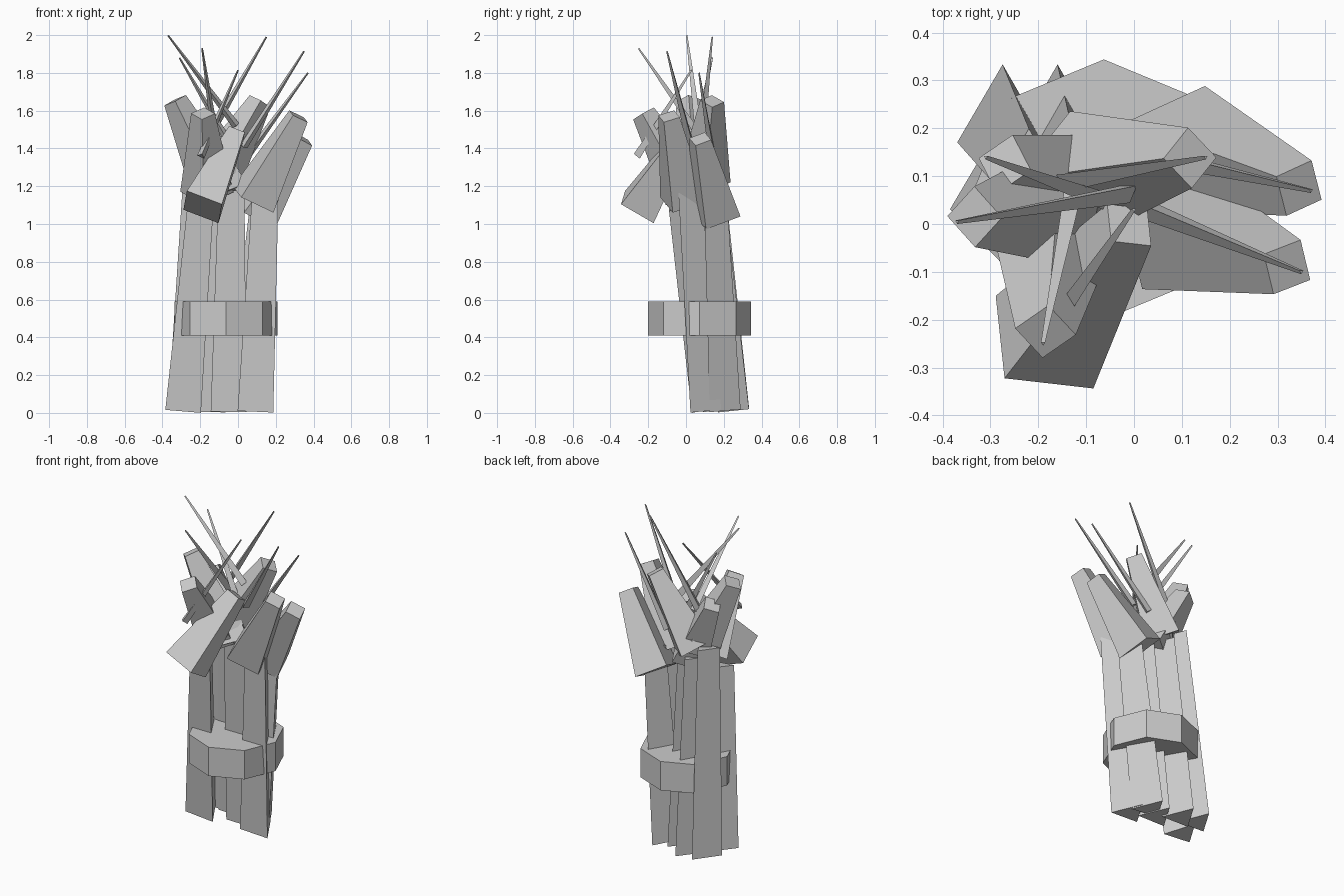
import bpy, bmesh, math
from mathutils import Vector


def tapered_bar(name, base, tip, side, r0, r1, sides=4):
    """Tapered prism from base to tip; side points from the axis at a corner."""
    base, tip = Vector(base), Vector(tip)
    axis = (tip - base).normalized()
    u = Vector(side)
    u = (u - axis * u.dot(axis)).normalized()
    v = axis.cross(u)
    if sides == 4:  # side is a face direction on square bars
        u, v = (u + v).normalized(), (v - u).normalized()
    bm = bmesh.new()
    lo, hi = [[bm.verts.new(c + (u * math.cos(t) + v * math.sin(t)) * r)
               for t in (math.tau * k / sides for k in range(sides))]
              for c, r in ((base, r0), (tip, r1))]
    bm.faces.new(lo[::-1])
    bm.faces.new(hi)
    for i in range(sides):
        j = (i + 1) % sides
        bm.faces.new((lo[i], lo[j], hi[j], hi[i]))
    mesh = bpy.data.meshes.new(name)
    bm.to_mesh(mesh)
    bm.free()
    obj = bpy.data.objects.new(name, mesh)
    bpy.context.collection.objects.link(obj)
    return obj


# Bundle of long three-sided sticks, thicker at the foot, one corner to the back
sticks = [
    ((-0.275, 0.225, 0.02), (-0.22, 0.12, 1.26)),
    ((-0.29, 0.085, 0.015), (-0.20, -0.05, 1.08)),
    ((0.0925, 0.078, 0.01), (0.145, 0.0, 1.17)),
    ((-0.05, 0.145, 0.01), (-0.035, 0.05, 1.18)),
    ((-0.16, 0.225, 0.01), (-0.13, 0.12, 1.18)),
    ((0.03, 0.18, 0.015), (0.142, 0.135, 1.18)),
]
for i, (a, b) in enumerate(sticks):
    tapered_bar(f"stick_{i + 1}", a, b, (0, 1, 0), 0.109, 0.08, 3)

# Eight-sided binding around the sticks
bpy.ops.mesh.primitive_cylinder_add(vertices=8, radius=0.272, depth=0.18,
                                    location=(-0.063, 0.072, 0.5))
bpy.context.object.name = "binding"

# Chunky blocks fanning out at the head
blocks = [
    ((-0.187, -0.247, 1.09), (-0.01, -0.002, 1.48), (0.2, -0.025, -0.08)),
    ((0.08, -0.01, 1.13), (0.32, -0.09, 1.57), (0.015, -0.075, -0.03)),
    ((0.09, 0.16, 1.05), (0.345, 0.075, 1.45), (0.02, -0.08, -0.031)),
    ((-0.125, 0.095, 1.23), (0.117, 0.138, 1.65), (0.055, -0.055, -0.02)),
    ((-0.12, 0.05, 1.22), (-0.333, 0.015, 1.655), (0.055, -0.05, 0)),
    ((-0.165, 0.015, 1.17), (-0.185, -0.225, 1.585), (0.055, -0.06, -0.03)),
    ((-0.07, 0.05, 1.15), (-0.27, 0.125, 1.54), (0.06, 0.04, 0.02)),
]
for i, (a, b, s) in enumerate(blocks):
    tapered_bar(f"head_block_{i + 1}", a, b, s, 0.1414, 0.0636)

# Thin three-sided needles rising from the head
needles = [
    ((-0.01, 0.068, 1.52), (-0.37, 0.005, 1.998)),
    ((-0.15, 0.09, 1.47), (0.15, 0.14, 1.99)),
    ((-0.12, 0.09, 1.45), (-0.19, -0.25, 1.93)),
    ((-0.03, 0.04, 1.40), (-0.31, 0.14, 1.88)),
    ((0.03, 0.03, 1.41), (0.35, -0.10, 1.915)),
    ((0.02, 0.15, 1.32), (0.37, 0.07, 1.80)),
    ((-0.195, -0.255, 1.36), (0.0, 0.03, 1.815)),
]
for i, (a, b) in enumerate(needles):
    tapered_bar(f"needle_{i + 1}", a, b, (0, -1, 0), 0.024, 0.005, 3)
